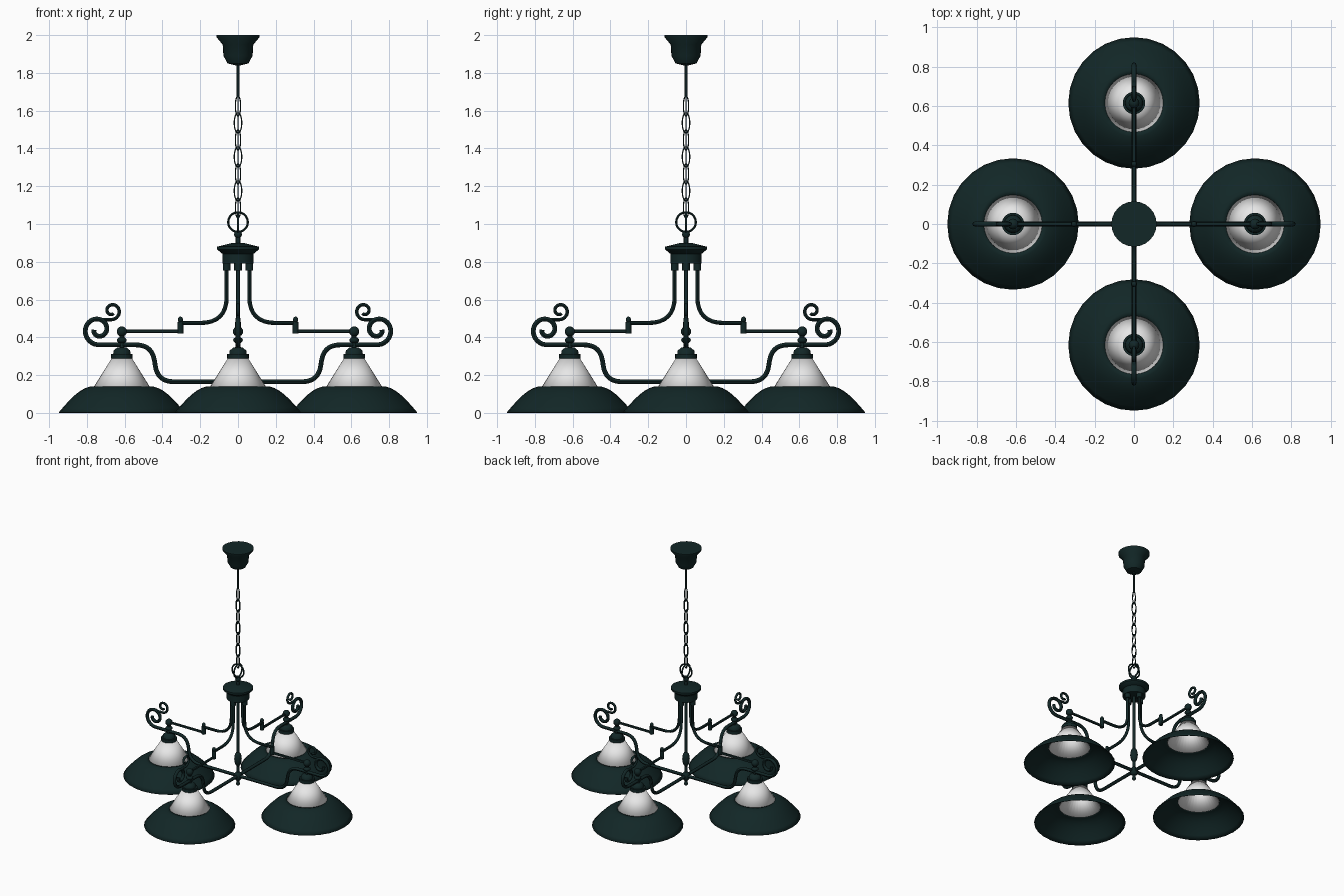
import bpy, math
from mathutils import Vector

if "Cube" in bpy.data.objects:
    bpy.data.objects.remove(bpy.data.objects["Cube"], do_unlink=True)


def material(name, rgb):
    mat = bpy.data.materials.new(name)
    mat.use_nodes = True
    mat.diffuse_color = (*rgb, 1)
    mat.node_tree.nodes["Principled BSDF"].inputs["Base Color"].default_value = (*rgb, 1)
    return mat


IRON = material("dark green iron", (0.006, 0.02, 0.02))
GLASS = material("white glass", (0.8, 0.8, 0.8))
LAMP = 0.615  # distance of each lamp from the centre


def finish(obj, mat, copies):
    """Colour and smooth a part, then repeat it in quarter turns."""
    obj.data.materials.append(mat)
    bpy.ops.object.select_all(action='DESELECT')
    obj.select_set(True)
    bpy.context.view_layer.objects.active = obj
    if obj.type == 'CURVE':
        bpy.ops.object.convert(target='MESH')
        obj = bpy.context.object
    bpy.ops.object.shade_smooth_by_angle(angle=math.radians(45))
    for turn in range(1, copies):
        twin = obj.copy()
        twin.name = f"{obj.name}_{turn + 1}"
        twin.rotation_euler.z = turn * math.pi / 2
        bpy.context.collection.objects.link(twin)


def lathe(name, profile, x=0, copies=1, mat=IRON, sides=24, wall=0):
    """Turn (radius, height) points about a vertical axis; a wall leaves it open."""
    verts, faces = [], []
    for radius, z in profile:
        for i in range(sides):
            angle = math.tau * i / sides
            verts.append((x + radius * math.cos(angle), radius * math.sin(angle), z))
    for row in range(0, len(verts) - sides, sides):
        for i in range(sides):
            j = (i + 1) % sides
            faces.append((row + i, row + j, row + sides + j, row + sides + i))
    if not wall:
        faces.append(tuple(reversed(range(sides))))
        faces.append(tuple(range(len(verts) - sides, len(verts))))
    mesh = bpy.data.meshes.new(name)
    mesh.from_pydata(verts, [], faces)
    obj = bpy.data.objects.new(name, mesh)
    bpy.context.collection.objects.link(obj)
    if wall:
        solid = obj.modifiers.new("wall", 'SOLIDIFY')
        solid.thickness = wall
    finish(obj, mat, copies)


def rod(name, radius, bottom, top, x=0, copies=1, sides=12):
    lathe(name, [(radius, bottom), (radius, top)], x, copies, sides=sides)


def bead(name, radius, bottom, top, x=0, copies=1, steps=8):
    """Turned oval bead between two heights."""
    middle, half = (bottom + top) / 2, (top - bottom) / 2
    angles = [math.pi * (i + 0.1) / (steps + 0.2) for i in range(steps + 1)]
    lathe(name, [(radius * math.sin(a), middle - half * math.cos(a)) for a in angles],
          x, copies, sides=16)


def tube(name, path, radius, copies, closed=False):
    """Round tube through (x, z) points."""
    curve = bpy.data.curves.new(name, 'CURVE')
    curve.dimensions = '3D'
    curve.bevel_depth = radius
    curve.bevel_resolution = 2
    curve.use_fill_caps = True
    spline = curve.splines.new('POLY')
    spline.points.add(len(path) - 1)
    for point, (x, z) in zip(spline.points, path):
        point.co = (x, 0, z, 1)
    spline.use_cyclic_u = closed
    obj = bpy.data.objects.new(name, curve)
    bpy.context.collection.objects.link(obj)
    finish(obj, IRON, copies)


def rounded(corners, radius, steps=8):
    """Replace the inner corners of a path with smooth bends."""
    points = [Vector(c) for c in corners]
    path = [points[0]]
    for before, corner, after in zip(points, points[1:], points[2:]):
        start = corner + (before - corner).normalized() * radius
        end = corner + (after - corner).normalized() * radius
        for i in range(steps + 1):
            t = i / steps
            path.append(start.lerp(corner, t).lerp(corner.lerp(end, t), t))
    return path + [points[-1]]


def spiral(x, z, outer, inner, turns, steps=32):
    """Scroll that starts below its centre; negative turns run clockwise."""
    path = []
    for i in range(steps + 1):
        t = i / steps
        angle = math.tau * turns * t - math.pi / 2
        radius = outer + (inner - outer) * t
        path.append((x + radius * math.cos(angle), z + radius * math.sin(angle)))
    return path


def oval(z, width, height, steps=20):
    angles = [math.tau * i / steps for i in range(steps)]
    return [(width * math.cos(a), z + height * math.sin(a)) for a in angles]


# Ceiling canopy and rod
lathe("ceiling_canopy", [(.015, 1.84), (.055, 1.85), (.077, 1.89), (.081, 1.95),
                         (.115, 1.99), (.115, 2)])
rod("canopy_rod", .007, 1.67, 1.85)

# Chain of crossed links, and the hanging rings
for i in range(7):
    width = .02 if i % 2 else .014
    tube(f"chain_link_{i + 1}", oval(1.625 - i * .09, width, .054), .0032, 2, True)
tube("hanging_ring", oval(1.01, .052, .052), .006, 2, True)

# Hub, column and finials
lathe("hub_cap", [(.08, .84), (.11, .865), (.11, .88), (.03, .9)])
rod("hub_drum", .083, .79, .85, sides=24)
rod("hub_neck", .012, .89, .965)
bead("hub_bead", .021, .925, .965)
rod("centre_column", .011, .1, .8)
bead("column_baluster", .028, .24, .36)
bead("cross_boss", .03, .125, .2)
bead("bottom_finial", .014, .085, .12)

# Upper arms: drop from the hub, sweep out, step down to a straight bar
tube("upper_arm", rounded([(.06, .79), (.06, .476), (.305, .476)], .14), .011, 4)
rod("arm_collar", .02, .755, .795, .06, 4)
rod("joint_post", .016, .42, .482, .305, 4)
bead("joint_finial", .014, .478, .51, .305, 4)
tube("straight_bar", [(.3, .432), (LAMP, .432)], .01, 4)

# Lower arms: cranked tube ending in a scroll, with a second scroll above
crank = rounded([(0, .165), (.425, .165), (.455, .36), (.74, .36)], .085)
tube("lower_arm", crank + spiral(.74, .44, .08, .022, 1.25)[1:], .0125, 4)
tube("upper_scroll", [(.76, .494)] + spiral(.668, .54, .046, .016, -1.1), .009, 4)

# Lamps
bead("lamp_ball", .027, .404, .458, LAMP, 4)
rod("lamp_stem", .013, .32, .42, LAMP, 4)
bead("stem_collar", .026, .368, .402, LAMP, 4)
rod("lamp_holder", .057, .288, .312, LAMP, 4, 24)
lathe("holder_cap", [(.046, .31), (.044, .33), (.026, .345)], LAMP, 4)
lathe("glass_cone", [(.152, .132), (.05, .295)], LAMP, 4, GLASS, 32, .004)

# Bell shaped skirt around each cone
bell = [(.148 + .183 * i / 8, .137 * math.cos(math.pi * i / 16)) for i in range(9)]
lathe("shade_skirt", bell, LAMP, 4, sides=28, wall=.004)
